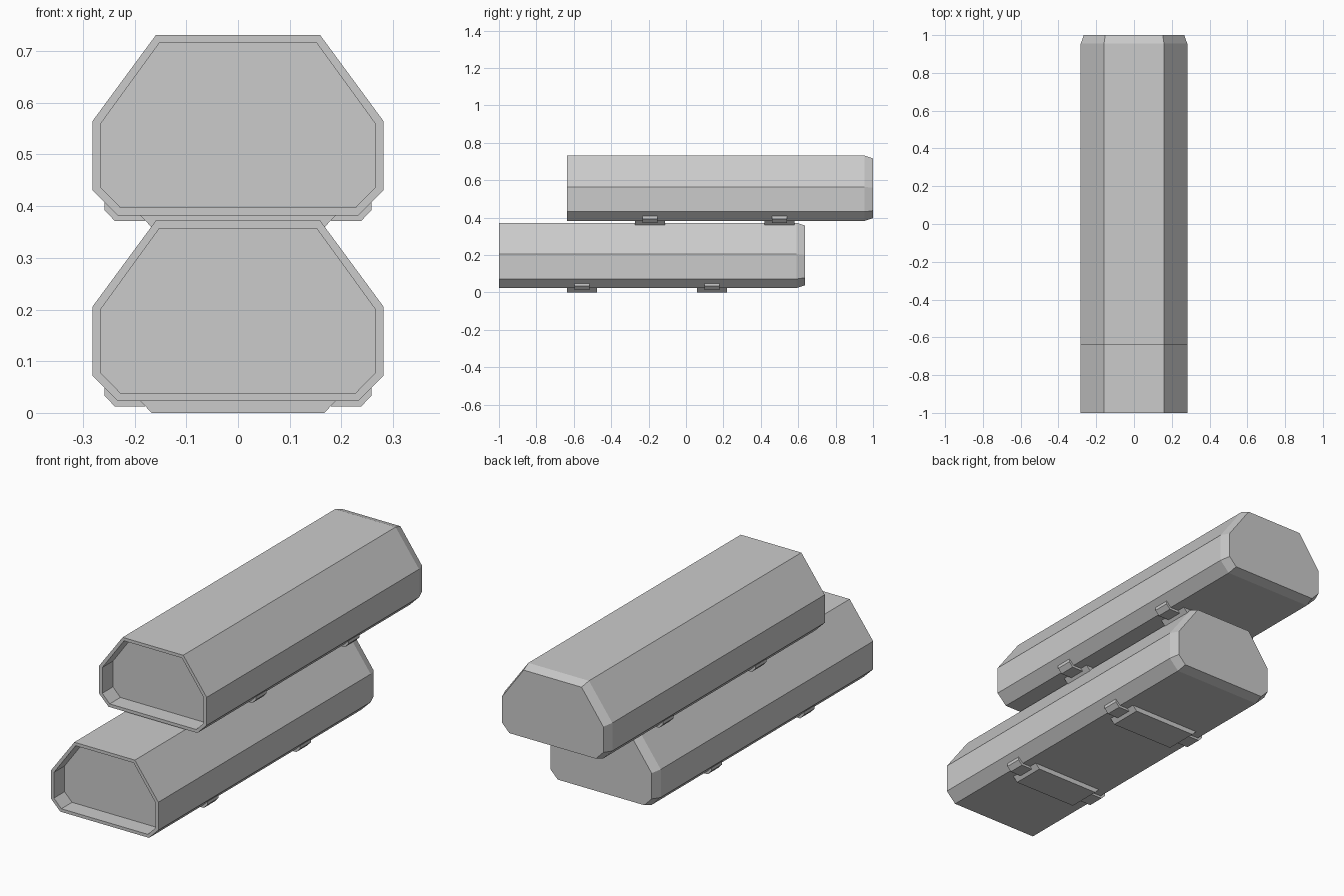
import bpy, bmesh

if "Cube" in bpy.data.objects:
    bpy.data.objects.remove(bpy.data.objects["Cube"])


def mirrored(half):
    """Close a right-hand half profile (top to bottom) into a symmetric loop."""
    return half + [(-x, z) for x, z in reversed(half)]


def loft(name, sections, parent_offset):
    """Skin a list of (y, profile) rings and cap both ends."""
    oy, oz = parent_offset
    bm = bmesh.new()
    rings = [[bm.verts.new((x, y + oy, z + oz)) for x, z in prof]
             for y, prof in sections]
    for a, b in zip(rings, rings[1:]):
        n = len(a)
        for i in range(n):
            j = (i + 1) % n
            bm.faces.new((a[i], a[j], b[j], b[i]))
    bm.faces.new(rings[0])
    bm.faces.new(rings[-1])
    bmesh.ops.recalc_face_normals(bm, faces=bm.faces)
    mesh = bpy.data.meshes.new(name)
    bm.to_mesh(mesh)
    bm.free()
    obj = bpy.data.objects.new(name, mesh)
    bpy.context.collection.objects.link(obj)
    return obj


# Cross-sections, seen from the front
OUTER = mirrored([(0.159, 0.372), (0.282, 0.205), (0.282, 0.072), (0.233, 0.023)])
INNER = mirrored([(0.152, 0.357), (0.266, 0.200), (0.266, 0.078), (0.227, 0.038)])
PLATE = mirrored([(0.190, 0.024), (0.167, 0.0)])
CLIP = [(0.180, 0.024), (0.180, 0.012), (0.238, 0.012), (0.258, 0.033),
        (0.258, 0.049), (0.233, 0.024)]

for label, off in (("lower", (0.0, 0.0)), ("upper", (0.3625, 0.359))):
    # Hollow-fronted casing with a bevelled rear end
    loft(f"{label}_casing", [(-0.92, INNER), (-1.0, INNER), (-1.0, OUTER),
                             (0.592, OUTER), (0.6375, INNER)], off)
    for i, yc in enumerate((-0.556, 0.138)):
        # Mounting plate under the casing
        loft(f"{label}_plate_{i}", [(yc - 0.08, PLATE), (yc + 0.08, PLATE)], off)
        # Side clips wrapping the lower corners
        for side, s in (("right", 1), ("left", -1)):
            prof = [(s * x, z) for x, z in CLIP]
            loft(f"{label}_clip_{side}_{i}",
                 [(yc - 0.04, prof), (yc + 0.04, prof)], off)
